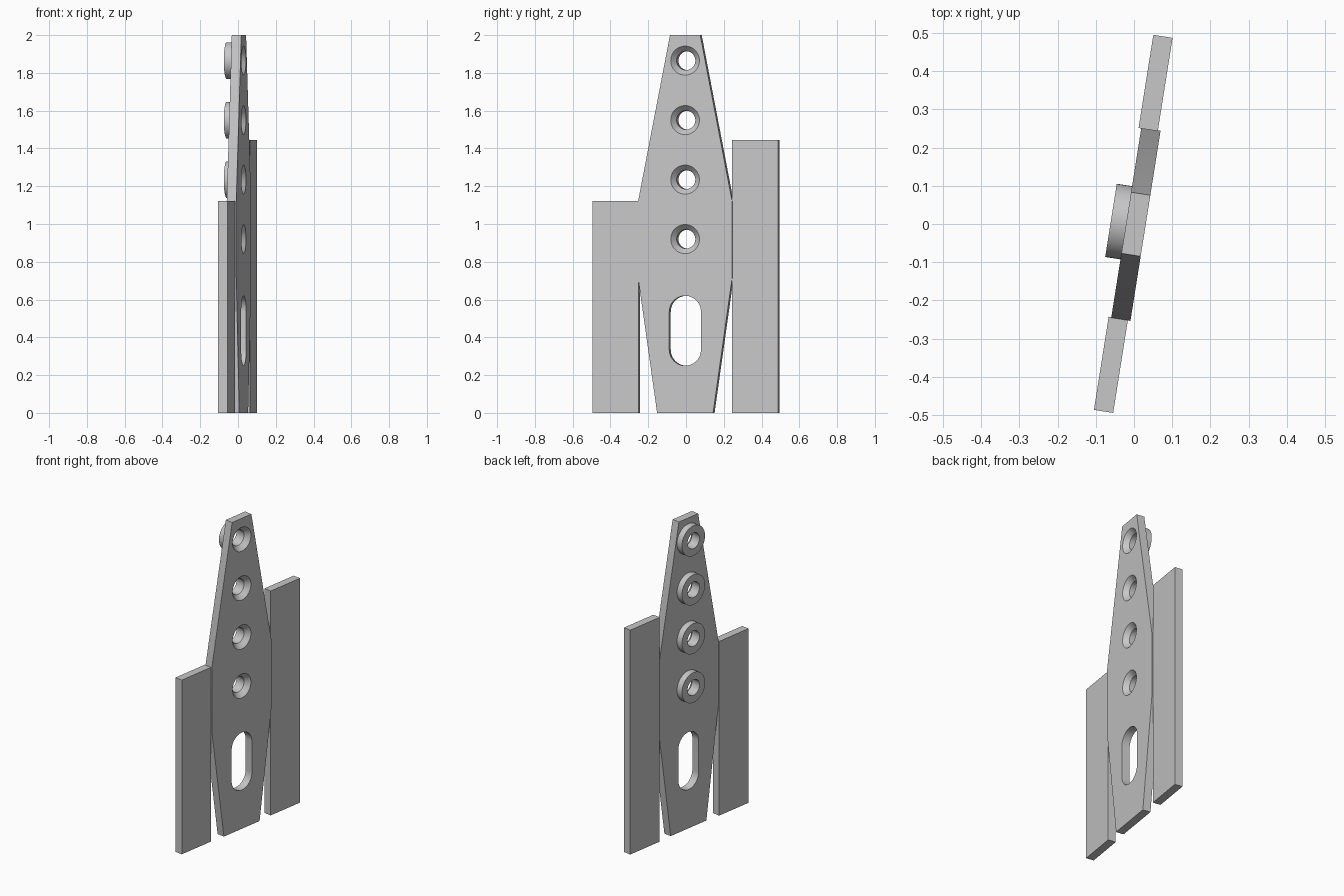
import bpy, bmesh, math

if "Cube" in bpy.data.objects:
    bpy.data.objects.remove(bpy.data.objects["Cube"])

TILT = math.radians(-9)      # whole bracket is turned about the vertical
HOLES = [0.92, 1.235, 1.55, 1.865]
BACK, FRONT = -0.0205, 0.0305    # faces of the centre plate (local x)

grey = bpy.data.materials.new("light grey")
grey.diffuse_color = (0.57, 0.57, 0.57, 1)
grey.use_nodes = True
grey.node_tree.nodes["Principled BSDF"].inputs["Base Color"].default_value = grey.diffuse_color


def finish(name, bm):
    bmesh.ops.recalc_face_normals(bm, faces=bm.faces)
    me = bpy.data.meshes.new(name)
    bm.to_mesh(me)
    bm.free()
    me.materials.append(grey)
    ob = bpy.data.objects.new(name, me)
    bpy.context.collection.objects.link(ob)
    ob.rotation_euler.z = TILT
    return ob


def slab(name, outline, x0, x1):
    """Extrude a (y, z) outline from x0 to x1."""
    bm = bmesh.new()
    face = bm.faces.new([bm.verts.new((x0, y, z)) for y, z in outline])
    geo = bmesh.ops.extrude_face_region(bm, geom=[face])["geom"]
    bmesh.ops.translate(bm, vec=(x1 - x0, 0, 0),
                        verts=[v for v in geo if isinstance(v, bmesh.types.BMVert)])
    return finish(name, bm)


def lathe(name, profile, z, steps=48):
    """Revolve a closed (radius, x) profile about the x axis at height z."""
    bm = bmesh.new()
    vs = [bm.verts.new((x, r, z)) for r, x in profile]
    es = [bm.edges.new((vs[i], vs[(i + 1) % len(vs)])) for i in range(len(vs))]
    bmesh.ops.spin(bm, geom=vs + es, cent=(0, 0, z), axis=(1, 0, 0),
                   angle=math.tau, steps=steps, use_merge=True)
    bmesh.ops.remove_doubles(bm, verts=bm.verts, dist=1e-5)
    bmesh.ops.dissolve_degenerate(bm, edges=bm.edges, dist=1e-6)
    # drop leftover faces on the axis
    loose = [e for e in bm.edges if not e.link_faces]
    bmesh.ops.delete(bm, geom=loose, context='EDGES')
    return finish(name, bm)


def cut(target, cutter):
    mod = target.modifiers.new("cut", 'BOOLEAN')
    mod.operation, mod.solver, mod.object = 'DIFFERENCE', 'EXACT', cutter
    bpy.context.view_layer.objects.active = target
    bpy.ops.object.modifier_apply(modifier=mod.name)
    bpy.data.objects.remove(cutter)


def smooth(ob):
    bpy.ops.object.select_all(action='DESELECT')
    ob.select_set(True)
    bpy.context.view_layer.objects.active = ob
    bpy.ops.object.shade_smooth_by_angle(angle=math.radians(25))


# tapered centre plate
half = [(0.15, 0), (0.252, 0.715), (0.252, 1.12), (0.081, 2)]
plate = slab("centre_plate", half + [(-y, z) for y, z in reversed(half)], BACK, FRONT)

# long slot with round ends
R = 0.085
slot = [(R * math.cos(a), (0.535 if i < 25 else 0.335) + R * math.sin(a))
        for i in range(50)
        for a in [math.pi * (i if i < 25 else i - 1) / 24]]
cut(plate, slab("slot_cutter", slot, -0.2, 0.2))

# countersunk holes, each with a raised collar on the back
for i, z in enumerate(HOLES):
    sink = [(0, -0.1), (0.05, -0.1), (0.05, 0.0005), (0.077, FRONT),
            (0.0815, FRONT + 0.005), (0, FRONT + 0.005)]
    cut(plate, lathe("hole_cutter", sink, z))
    collar = [(0.05, -0.061), (0.097, -0.061), (0.097, BACK), (0.05, BACK)]
    smooth(lathe(f"collar_{i + 1}", collar, z))
smooth(plate)

# side wings of different heights
for name, y0, y1, top in (("short_wing", -0.497, -0.25, 1.122),
                          ("tall_wing", 0.25, 0.497, 1.445)):
    slab(name, [(y0, 0), (y1, 0), (y1, top), (y0, top)], -0.0275, 0.0235)
